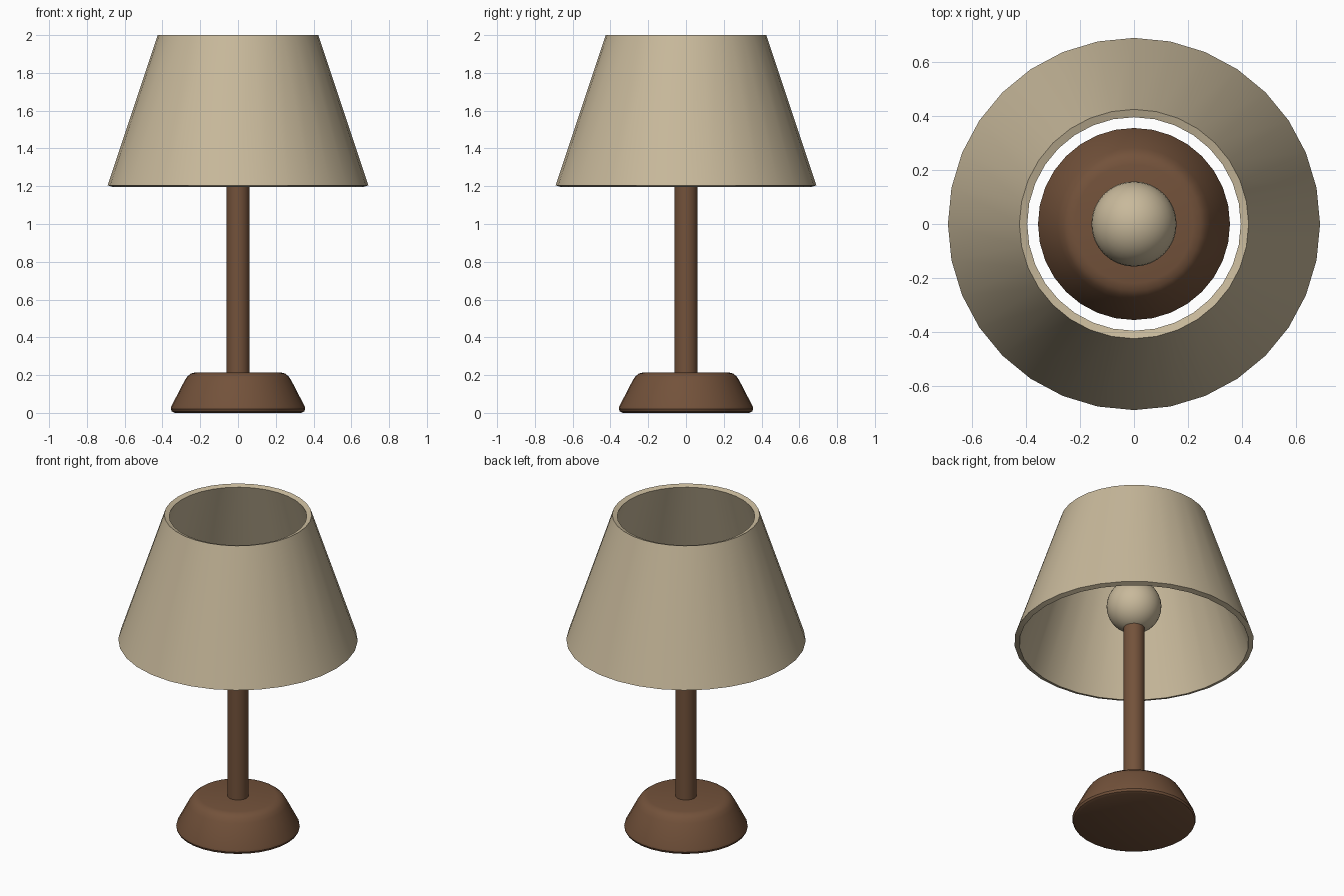
import bpy, bmesh, math

cube = bpy.data.objects.get("Cube")
if cube:
    bpy.data.objects.remove(cube, do_unlink=True)


def material(name, rgb):
    mat = bpy.data.materials.new(name)
    mat.use_nodes = True
    mat.diffuse_color = (*rgb, 1)
    bsdf = mat.node_tree.nodes["Principled BSDF"]
    bsdf.inputs["Base Color"].default_value = (*rgb, 1)
    bsdf.inputs["Roughness"].default_value = 0.8
    return mat


def finish(obj, mat):
    obj.data.materials.append(mat)
    bpy.ops.object.select_all(action="DESELECT")
    obj.select_set(True)
    bpy.context.view_layer.objects.active = obj
    bpy.ops.object.shade_smooth_by_angle(angle=math.radians(35))


def lathe(name, profile, mat, closed=False, sides=32):
    """Spin a (radius, height) profile around the z axis."""
    bm = bmesh.new()
    verts = [bm.verts.new((r, 0, z)) for r, z in profile]
    pairs = list(zip(verts, verts[1:]))
    if closed:
        pairs.append((verts[-1], verts[0]))
    edges = [bm.edges.new(p) for p in pairs]
    bmesh.ops.spin(bm, geom=verts + edges, axis=(0, 0, 1), cent=(0, 0, 0),
                   angle=math.tau, steps=sides, use_merge=True)
    bmesh.ops.remove_doubles(bm, verts=bm.verts[:], dist=0.0005)
    bmesh.ops.recalc_face_normals(bm, faces=bm.faces[:])
    mesh = bpy.data.meshes.new(name)
    bm.to_mesh(mesh)
    bm.free()
    obj = bpy.data.objects.new(name, mesh)
    bpy.context.collection.objects.link(obj)
    finish(obj, mat)


wood = material("brown wood", (0.171, 0.084, 0.043))
cream = material("cream fabric", (0.578, 0.485, 0.328))

# Rounded foot
lathe("base", [(0, 0), (0.335, 0), (0.35, 0.007), (0.356, 0.02), (0.353, 0.035),
               (0.283, 0.17), (0.268, 0.193), (0.248, 0.209), (0.22, 0.215),
               (0, 0.215)], wood)

# Post running from the foot into the bulb
lathe("stem", [(0, 0.1), (0.061, 0.1), (0.061, 1.3), (0, 1.3)], wood)

# Round bulb
bpy.ops.mesh.primitive_uv_sphere_add(segments=32, ring_count=16, radius=0.158,
                                     location=(0, 0, 1.435))
bulb = bpy.context.object
bulb.name = "bulb"
finish(bulb, cream)

# Open shade with a wall square to its slope
lathe("shade", [(0.69, 1.205), (0.425, 2.0), (0.396, 1.99), (0.661, 1.195)],
      cream, closed=True)
